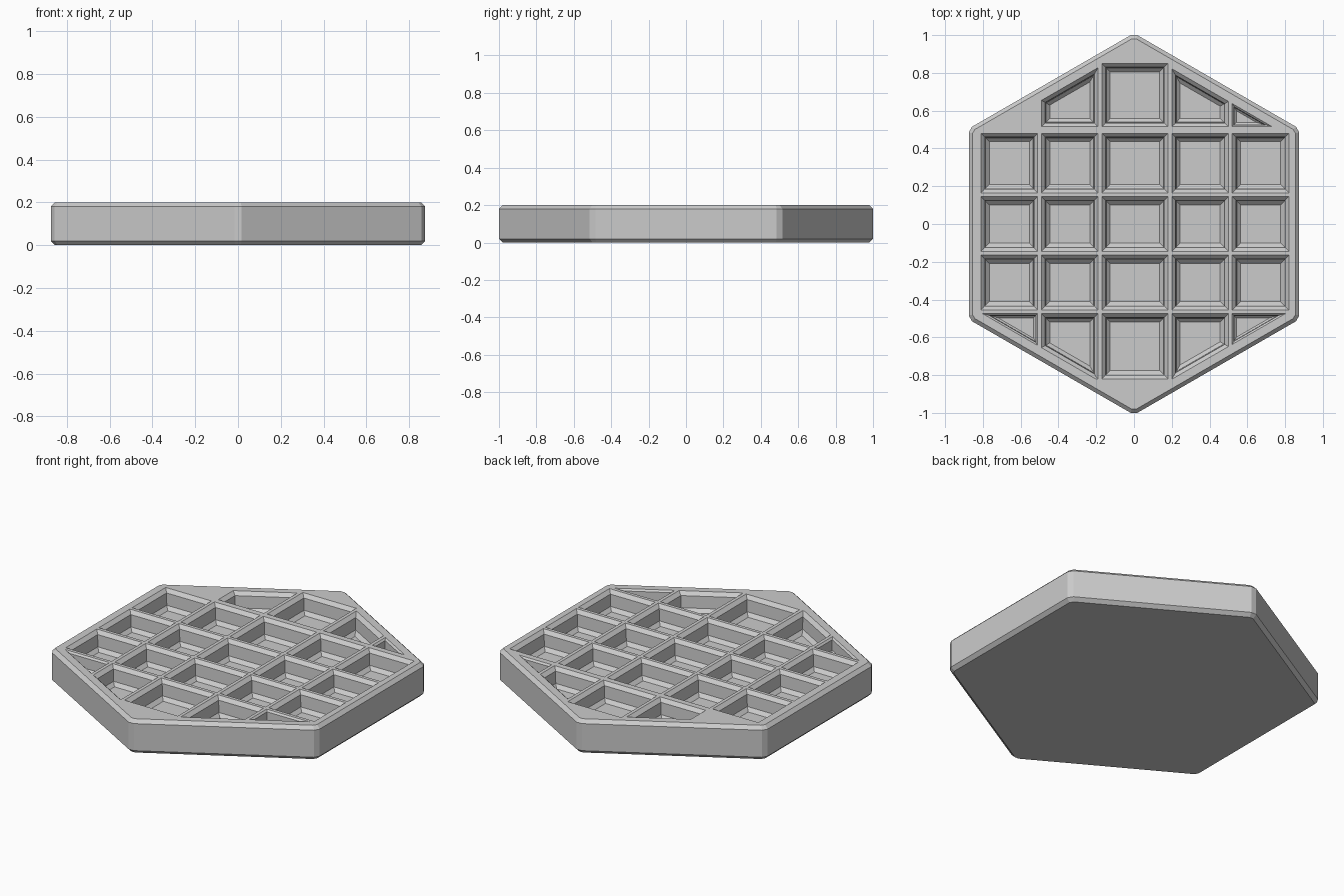
import bpy, bmesh, math
from mathutils import Vector

if "Cube" in bpy.data.objects:
    bpy.data.objects.remove(bpy.data.objects["Cube"])

H = 0.2
DEPTH = 0.11
APOTHEM = 0.812          # slanted inner limit of the pockets


def clip(poly, n, d):
    """Keep the part of a polygon where p.n <= d."""
    out = []
    for p, q in zip(poly, poly[1:] + poly[:1]):
        a, b = p.dot(n) - d, q.dot(n) - d
        if a <= 0:
            out.append(p)
        if a * b < 0:
            out.append(p.lerp(q, a / (a - b)))
    return out


def inset(poly, d):
    """Move every edge of a CCW convex polygon inward by d."""
    out = []
    for i, p in enumerate(poly):
        e1 = (p - poly[i - 1]).normalized()
        e2 = (poly[(i + 1) % len(poly)] - p).normalized()
        n1, n2 = Vector((-e1.y, e1.x)), Vector((-e2.y, e2.x))
        out.append(p + (n1 + n2) * d / (1 + n1.dot(n2)))
    return out


def loft(bm, poly, levels):
    """Skin inset copies of poly at the given (inset, z) levels; cap the first.
    Returns the edges of the open last ring."""
    rings = [[bm.verts.new((p.x, p.y, z)) for p in inset(poly, d)] for d, z in levels]
    n = len(poly)
    for a, b in zip(rings, rings[1:]):
        for i in range(n):
            bm.faces.new((a[i], a[(i + 1) % n], b[(i + 1) % n], b[i]))
    bm.faces.new(rings[0])
    last = rings[-1]
    return [bm.edges.get((last[i], last[(i + 1) % n])) for i in range(n)]


bm = bmesh.new()

# hexagonal plate with cut corners and chamfered rims
hexagon = [Vector((1.01 * math.cos(math.radians(30 + 60 * k)),
                   1.01 * math.sin(math.radians(30 + 60 * k)))) for k in range(6)]
outline = []
for k, p in enumerate(hexagon):
    for q in (hexagon[k - 1], hexagon[(k + 1) % 6]):
        outline.append(p + (q - p).normalized() * 0.02)
open_edges = loft(bm, outline, [(0.02, 0), (0, 0.02), (0, H - 0.02), (0.02, H)])

# grid of pockets: chamfered mouth, steep walls, chamfered floor
cols = [(-0.81, -0.51), (-0.49, -0.19), (-0.17, 0.18), (0.2, 0.5), (0.52, 0.82)]
rows = [(-0.82, -0.475), (-0.455, -0.165), (-0.145, 0.145), (0.165, 0.48), (0.515, 0.85)]
slants = [Vector((sx * 0.5, sy * math.sqrt(3) / 2)) for sx in (-1, 1) for sy in (-1, 1)]
for i, (x0, x1) in enumerate(cols):
    for j, (y0, y1) in enumerate(rows):
        if (i, j) == (0, 4):          # this corner stays solid
            continue
        poly = [Vector(c) for c in ((x0, y0), (x1, y0), (x1, y1), (x0, y1))]
        corner = i in (0, 4) and j in (0, 4)
        if i != 2 and j in (0, 4):
            for n in slants:
                poly = clip(poly, n, APOTHEM)
        k, depth = (0.5, 0.08) if corner else (1.0, DEPTH)
        open_edges += loft(bm, poly, [(0.044 * k, H - depth), (0.024 * k, H - depth + 0.02 * k),
                                      (0.02 * k, H - 0.02 * k), (0, H)])

# top face with the pocket mouths left open
bmesh.ops.triangle_fill(bm, edges=open_edges, use_beauty=True, normal=(0, 0, 1))
bmesh.ops.recalc_face_normals(bm, faces=bm.faces[:])

mesh = bpy.data.meshes.new("hexagonal_waffle_plate")
bm.to_mesh(mesh)
bm.free()
plate = bpy.data.objects.new("hexagonal_waffle_plate", mesh)
bpy.context.collection.objects.link(plate)
